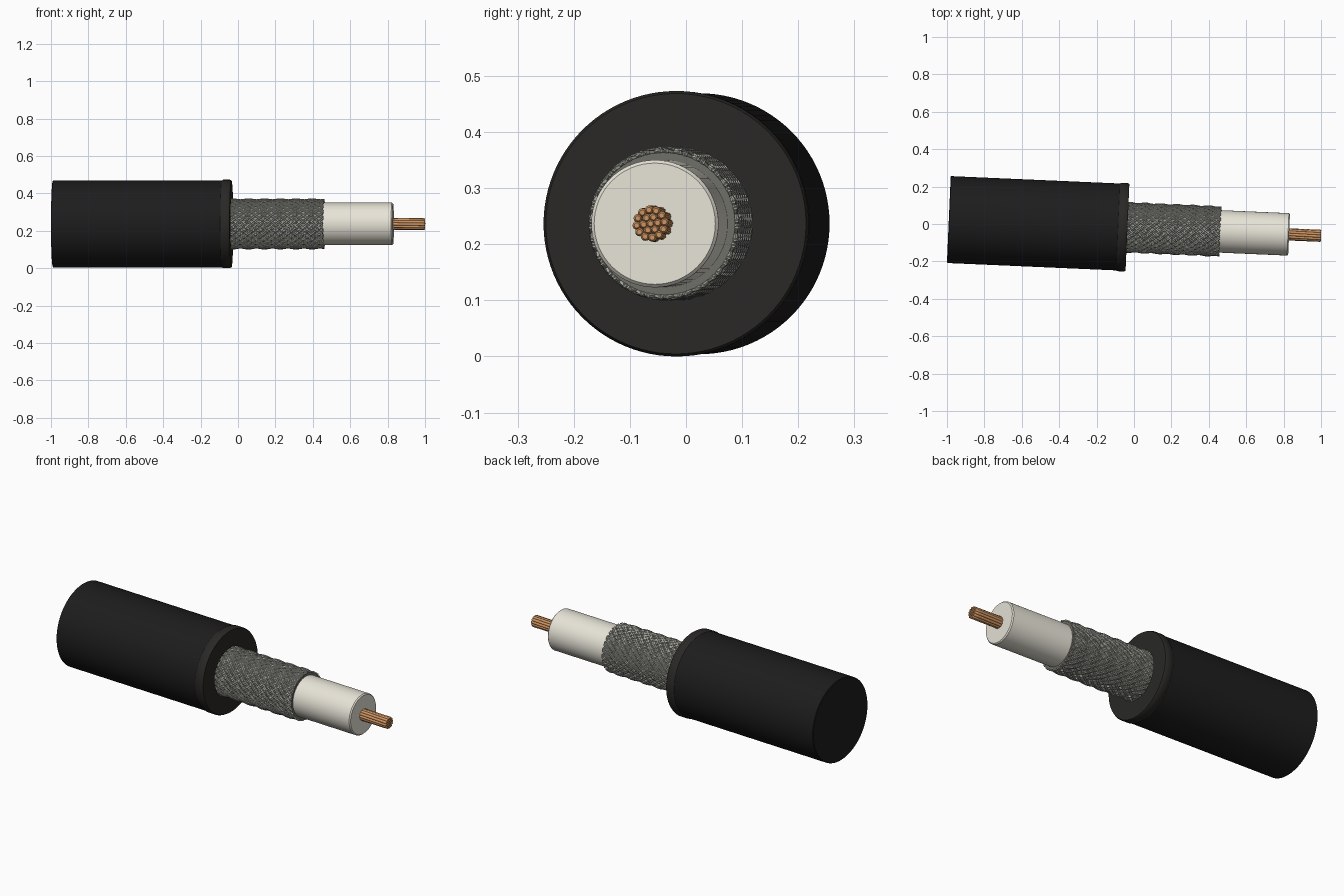
import bpy, bmesh, math
from mathutils import Matrix

if "Cube" in bpy.data.objects:
    bpy.data.objects.remove(bpy.data.objects["Cube"])

# cable axis: runs along x, turned slightly about z
AXIS = Matrix.Translation((0, -0.0195, 0.2365)) @ Matrix.Rotation(math.radians(-2.5), 4, 'Z')


def material(name, rgb):
    m = bpy.data.materials.new(name)
    m.diffuse_color = (*rgb, 1)
    m.use_nodes = True
    m.node_tree.nodes["Principled BSDF"].inputs["Base Color"].default_value = m.diffuse_color
    return m


black = material("black_rubber", (0.012, 0.012, 0.012))
dark = material("collar_rubber", (0.022, 0.021, 0.019))
metal = material("braid_metal", (0.42, 0.42, 0.38))
shadow = material("braid_backing", (0.16, 0.16, 0.14))
cream = material("insulator_plastic", (0.80, 0.77, 0.68))
copper = material("copper", (0.62, 0.30, 0.12))


def finish(name, bm, mat):
    bmesh.ops.recalc_face_normals(bm, faces=bm.faces)
    me = bpy.data.meshes.new(name)
    bm.to_mesh(me)
    bm.free()
    me.materials.append(mat)
    ob = bpy.data.objects.new(name, me)
    ob.matrix_world = AXIS
    bpy.context.collection.objects.link(ob)
    bpy.ops.object.select_all(action='DESELECT')
    ob.select_set(True)
    bpy.context.view_layer.objects.active = ob
    bpy.ops.object.shade_smooth_by_angle(angle=math.radians(40))
    return ob


def lathe(name, profile, mat, sides=64):
    """Solid of revolution about x from (x, radius) points, capped."""
    bm = bmesh.new()
    rings = [[bm.verts.new((x, r * math.cos(a), r * math.sin(a)))
              for a in (2 * math.pi * i / sides for i in range(sides))]
             for x, r in profile]
    for p, q in zip(rings, rings[1:]):
        for i in range(sides):
            j = (i + 1) % sides
            bm.faces.new((p[i], p[j], q[j], q[i]))
    bm.faces.new(rings[0])
    bm.faces.new(rings[-1])
    return finish(name, bm, mat)


def helix_wire(bm, x0, x1, radius, start, twist, wire, steps, sides=6, weave=0, phase=0, dome=False):
    """Round wire following a helix, optionally going over and under."""
    path = [(i / steps, wire) for i in range(steps + 1)]
    rings = []
    for t, w in path:
        a = start + twist * t
        r = radius + weave * math.sin(phase + twist * t * 12)
        x = x0 + (x1 - x0) * t
        slope = math.atan2(radius * twist, x1 - x0)
        ring = []
        for k in range(sides):
            b = 2 * math.pi * k / sides
            side, out = w * math.cos(b), w * math.sin(b)
            tang = side * math.cos(slope)
            ring.append(bm.verts.new((
                x - side * math.sin(slope),
                (r + out) * math.cos(a) - tang * math.sin(a),
                (r + out) * math.sin(a) + tang * math.cos(a))))
        rings.append(ring)
    if dome:
        # rounded tip
        cx = [sum(v.co[i] for v in rings[-1]) / sides for i in range(3)]
        ring = []
        for v in rings[-1]:
            ring.append(bm.verts.new([cx[i] + (v.co[i] - cx[i]) * 0.6 + (wire * 0.5 if i == 0 else 0)
                                      for i in range(3)]))
        rings.append(ring)
    for p, q in zip(rings, rings[1:]):
        for k in range(sides):
            j = (k + 1) % sides
            bm.faces.new((p[k], p[j], q[j], q[k]))
    bm.faces.new(rings[0])
    bm.faces.new(rings[-1])


# outer jacket and its cut-end collar
lathe("outer_jacket", [(-0.991, 0.229), (-0.988, 0.2325), (-0.08, 0.2325)], black, 96)
lathe("jacket_collar", [(-0.085, 0.2325), (-0.08, 0.2365), (-0.043, 0.2365), (-0.035, 0.232)], dark, 96)

# braided shield: backing tube plus two opposed sets of wires
lathe("shield_backing", [(-0.06, 0.127), (0.458, 0.127)], shadow)
bm = bmesh.new()
CARRIERS = 24
for i in range(CARRIERS):
    a = 2 * math.pi * i / CARRIERS
    for sign in (1, -1):
        for off in (-0.045, 0.045):
            helix_wire(bm, -0.05, 0.46, 0.1305, a + off, sign * 2 * math.pi * 0.5, 0.0042, 48,
                       5, 0.0025, 0 if sign > 0 else math.pi)
finish("braided_shield", bm, metal)

# inner insulator
lathe("insulator", [(0.40, 0.1135), (0.824, 0.1135), (0.83, 0.108)], cream)

# stranded copper conductor: 1 + 6 + 12 wires
bm = bmesh.new()
for count, radius in ((1, 0), (6, 0.0125), (12, 0.0248)):
    for i in range(count):
        helix_wire(bm, 0.80, 0.997, radius, 2 * math.pi * i / count, 0.12, 0.0077, 6, 12, dome=True)
finish("copper_conductor", bm, copper)
